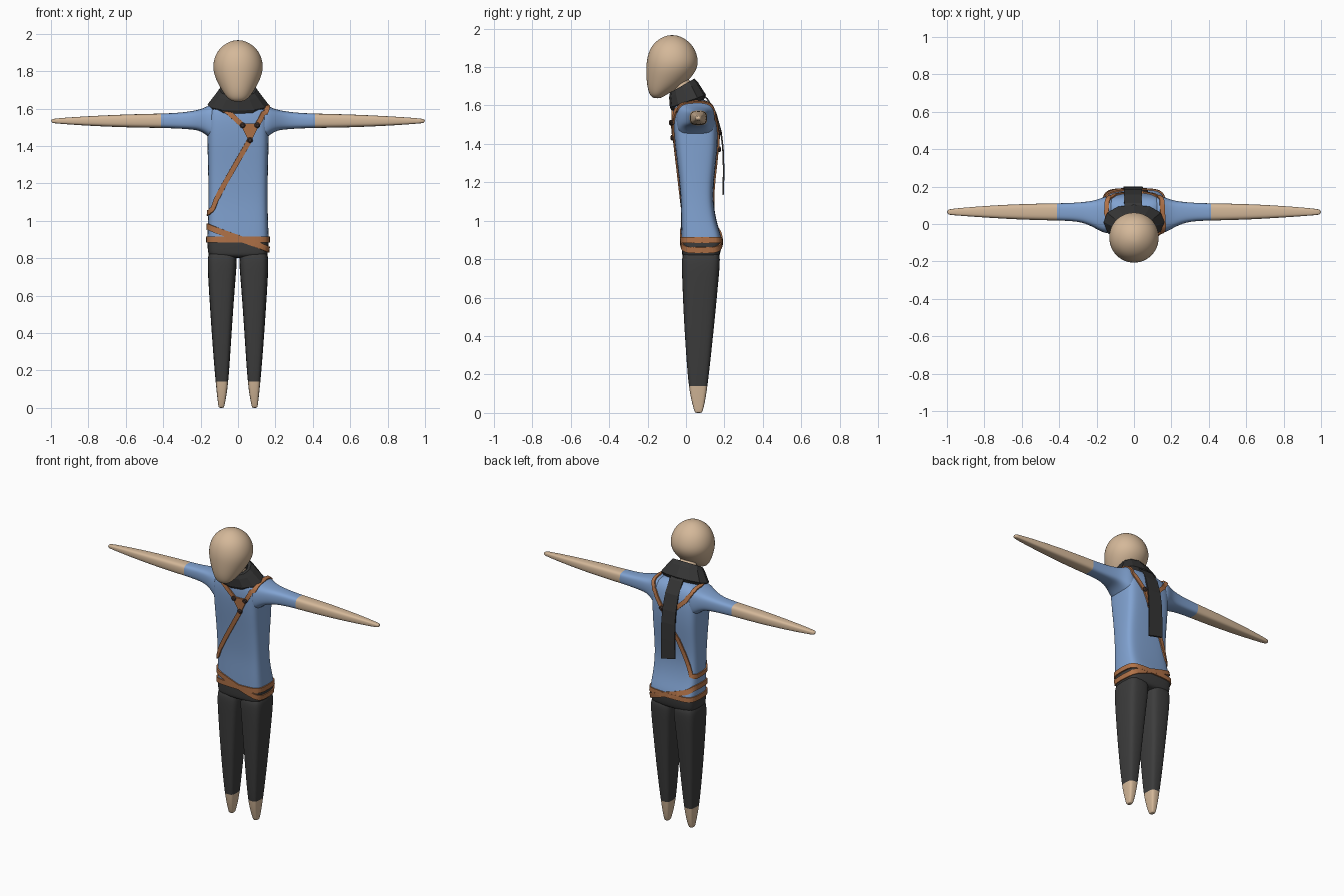
import bpy, bmesh, math
from mathutils import Vector
from mathutils.bvhtree import BVHTree

if "Cube" in bpy.data.objects:
    bpy.data.objects.remove(bpy.data.objects["Cube"])


def material(name, rgb):
    m = bpy.data.materials.new(name)
    m.diffuse_color = (*rgb, 1)
    m.use_nodes = True
    m.node_tree.nodes["Principled BSDF"].inputs["Base Color"].default_value = m.diffuse_color
    return m


SKIN = material("skin", (0.66, 0.48, 0.32))
BLUE = material("blue_shirt", (0.22, 0.365, 0.64))
TROUSER = material("trouser_grey", (0.046, 0.046, 0.046))
SCARF = material("scarf_grey", (0.036, 0.036, 0.036))
LEATHER = material("leather", (0.44, 0.17, 0.065))
STUD = material("stud_dark", (0.06, 0.035, 0.028))


def ring2d(u0, u1, v0, v1, n, sides):
    """Superellipse outline inside a box."""
    out = []
    for i in range(sides):
        a = 2 * math.pi * i / sides
        c, s = math.cos(a), math.sin(a)
        u = math.copysign(abs(c) ** (2 / n), c)
        v = math.copysign(abs(s) ** (2 / n), s)
        out.append(((u0 + u1 + u * (u1 - u0)) / 2, (v0 + v1 + v * (v1 - v0)) / 2))
    return out


def bridge(bm, loops, caps=True, wrap=False):
    rows = [[bm.verts.new(p) for p in loop] for loop in loops]
    pairs = list(zip(rows, rows[1:])) + ([(rows[-1], rows[0])] if wrap else [])
    for a, b in pairs:
        for i in range(len(a)):
            j = (i + 1) % len(a)
            bm.faces.new((a[i], a[j], b[j], b[i]))
    if caps and not wrap:
        bm.faces.new(rows[0])
        bm.faces.new(rows[-1])


def loft(bm, rings, axis="z", n=4, sides=16, mirror=1):
    """Rings are (position along axis, box limits in the other two axes)."""
    loops = []
    for t, *box in rings:
        pts = ring2d(*box, n, sides)
        loops.append([Vector((mirror * u, v, t) if axis == "z" else (mirror * t, u, v))
                      for u, v in pts])
    bridge(bm, loops)


def finish(bm, name, mats, smooth=False, subsurf=0, rule=None):
    bmesh.ops.recalc_face_normals(bm, faces=bm.faces)
    for f in bm.faces:
        f.smooth = smooth
        if rule:
            f.material_index = rule(f.calc_center_median())
    me = bpy.data.meshes.new(name)
    bm.to_mesh(me)
    bm.free()
    for m in mats:
        me.materials.append(m)
    ob = bpy.data.objects.new(name, me)
    bpy.context.collection.objects.link(ob)
    if subsurf:
        mod = ob.modifiers.new("subdivision", "SUBSURF")
        mod.levels = mod.render_levels = subsurf
    return ob


# Body: torso, arms and legs
torso = [(.80, .15, -.015, .165), (.825, .163, -.023, .18), (.89, .166, -.025, .189),
         (.93, .165, -.026, .182), (1.0, .162, -.027, .158), (1.1, .159, -.028, .142),
         (1.2, .160, -.036, .146), (1.3, .162, -.047, .157), (1.4, .165, -.06, .167),
         (1.5, .166, -.07, .167), (1.56, .163, -.07, .157), (1.60, .150, -.065, .14),
         (1.625, .115, -.05, .11), (1.635, .06, -.02, .08)]
arm = [(.10, -.055, .155, 1.41, 1.625), (.15, -.05, .150, 1.44, 1.622), (.175, -.042, .14, 1.463, 1.608),
       (.21, -.022, .127, 1.483, 1.594), (.26, .003, .119, 1.489, 1.585),
       (.32, .015, .114, 1.493, 1.578), (.40, .018, .111, 1.496, 1.574),
       (.55, .021, .109, 1.498, 1.571), (.70, .028, .103, 1.503, 1.565),
       (.85, .038, .093, 1.511, 1.557), (.97, .047, .082, 1.520, 1.548), (1.0, .051, .077, 1.524, 1.544)]
leg = [(.86, .012, .158, -.018, .178), (.78, .004, .164, -.024, .178), (.70, .012, .161, -.021, .171),
       (.50, .027, .148, -.013, .152), (.30, .04, .134, 0, .131), (.125, .052, .119, .014, .111),
       (.04, .066, .109, .034, .096), (.004, .074, .105, .045, .085), (0, .078, .101, .05, .08)]


def body_colour(c):
    if abs(c.x) > .40 or c.z < .125:
        return 0
    return 1 if c.z > .89 else 2


bm = bmesh.new()
loft(bm, [(z, -x, x, y0, y1) for z, x, y0, y1 in torso], n=4.5)
for side in (1, -1):
    loft(bm, arm, axis="x", n=3.2, mirror=side)
    loft(bm, leg, n=3.6, mirror=side)
body = finish(bm, "body", [SKIN, BLUE, TROUSER], True, 2, body_colour)

# Head and neck
head = [(1.966, .016, -.088, -.056), (1.957, .05, -.122, -.022), (1.93, .092, -.163, .02),
        (1.89, .122, -.192, .05), (1.835, .137, -.207, .067), (1.785, .131, -.209, .058),
        (1.735, .109, -.207, .02), (1.695, .086, -.202, -.03), (1.665, .064, -.193, -.085),
        (1.647, .045, -.182, -.115), (1.637, .022, -.166, -.135)]
bm = bmesh.new()
loft(bm, [(z, -x, x, y0, y1) for z, x, y0, y1 in head], n=2.05, sides=20)
finish(bm, "head", [SKIN], True, 2)
bm = bmesh.new()
loft(bm, [(1.58, -.06, .06, -.03, .09), (1.66, -.055, .055, -.05, .05), (1.77, -.055, .055, -.11, 0)], n=2)
finish(bm, "neck", [SKIN], True)

# Scarf collar, tilted up towards the back: (rx, ry, centre y, centre z, slope)
bm = bmesh.new()
loops = []
for rx, ry, cy, cz, slope in [(.105, .06, .01, 1.60, .35), (.145, .085, .01, 1.603, .35),
                              (.163, .094, .01, 1.622, .35), (.118, .076, -.012, 1.68, .5),
                              (.10, .064, -.02, 1.703, .58), (.08, .046, -.02, 1.70, .58)]:
    loops.append([Vector((x, cy + y, cz + slope * y))
                  for x, y in ring2d(-rx, rx, -ry, ry, 2.2, 12)])
bridge(bm, loops, wrap=True)
finish(bm, "scarf_collar", [SCARF])

bpy.context.view_layer.update()
surface = BVHTree.FromObject(body, bpy.context.evaluated_depsgraph_get())


def on_body(p, lift=0.0):
    co, no, _, _ = surface.find_nearest(p)
    if no.dot(p - co) < 0 and (p - co).length > .01:
        no = -no
    return co + no * lift, no


def dense(ctrl, steps):
    ctrl = [Vector(p) for p in ctrl]
    return [a.lerp(b, i / steps) for a, b in zip(ctrl, ctrl[1:]) for i in range(steps)] + [ctrl[-1]]


def strap(name, pts, width, closed=False, lift=.008):
    """Flat leather band laid on the body surface."""
    path = []
    for p in pts:
        co, no = on_body(p)
        if not path or (co - path[-1][0]).length > .006:
            path.append((co, no))
    k = len(path)
    loops = []
    for i, (co, no) in enumerate(path):
        nxt = path[(i + 1) % k if closed else min(i + 1, k - 1)][0]
        prv = path[i - 1 if closed else max(i - 1, 0)][0]
        across = (nxt - prv).cross(no).normalized() * width / 2
        edges = []
        for s in (-1, 1):
            q, _ = on_body(co + across * s + no * .004)
            edges.append(q)
        loops.append([edges[0] - no * .004, edges[1] - no * .004,
                      edges[1] + no * lift, edges[0] + no * lift])
    bm = bmesh.new()
    bridge(bm, loops, wrap=closed)
    finish(bm, name, [LEATHER])


# Waist belts: one level, one slanting down to the right
for name, z0, slope in (("level_belt", .90, 0), ("slanted_belt", .908, -.35)):
    pts = [Vector((x, y, z0 + slope * x)) for x, y in ring2d(-.18, .18, -.04, .205, 4, 48)]
    strap(name, pts, .032, closed=True)

# Harness straps
front = [(.025, -.09, 1.51), (.105, -.09, 1.51), (.065, -.09, 1.43)]
back = [(-.02, .19, 1.46), (.06, .19, 1.46), (.02, .19, 1.37)]
strap("left_shoulder_strap", dense([front[0], (-.05, -.09, 1.58), (-.13, -.03, 1.64), (-.15, .06, 1.65),
                                    (-.145, .13, 1.62), (-.11, .18, 1.55), back[0]], 7), .027)
strap("right_shoulder_strap", dense([front[1], (.155, -.07, 1.59), (.165, 0, 1.64), (.16, .07, 1.65),
                                     (.15, .14, 1.61), (.12, .18, 1.54), back[1]], 7), .027)
strap("waist_strap", dense([front[2], (-.15, -.05, 1.065), (-.175, -.01, 1.045), (-.175, .12, 1.04),
                            (-.15, .16, 1.05), (-.05, .17, 1.27), back[2]], 8), .027)

# Three-cornered harness plates with studs
for label, corners in (("front", front), ("back", back)):
    corners = [Vector(c) for c in corners]
    mid = sum(corners, Vector()) / 3
    outline = []
    for i, c in enumerate(corners):
        for d in (corners[i - 1], corners[(i + 1) % 3]):
            outline.append(mid + (c - mid) * 1.36 + (d - c) * .13)
    bm = bmesh.new()
    bridge(bm, [[on_body(p, h)[0] for p in outline] for h in (-.004, .012)])
    finish(bm, label + "_harness_plate", [LEATHER])
    bm = bmesh.new()
    for c in corners:
        co, no = on_body(c)
        rot = no.to_track_quat("Z", "Y")
        bridge(bm, [[co + rot @ Vector((r * math.cos(a * math.pi / 5), r * math.sin(a * math.pi / 5), h))
                     for a in range(10)] for r, h in ((.015, .005), (.015, .015), (.009, .02))])
    finish(bm, label + "_studs", [STUD])

# Scarf tail hanging down the back
bm = bmesh.new()
tail = [(.05, 1.675), (.105, 1.635), (.15, 1.56), (.178, 1.46), (.188, 1.38), (.192, 1.27), (.19, 1.145)]
loops = []
for i, (y, z) in enumerate(tail):
    tilt = .012 if i == len(tail) - 1 else 0
    x = .045 + .001 * i
    loops.append([Vector((-x - .006, y, z + tilt)), Vector((x - .004, y, z - tilt)),
                  Vector((x - .004, y + .008, z - tilt + .003)), Vector((-x - .006, y + .008, z + tilt + .003))])
bridge(bm, loops)
finish(bm, "scarf_tail", [SCARF])
